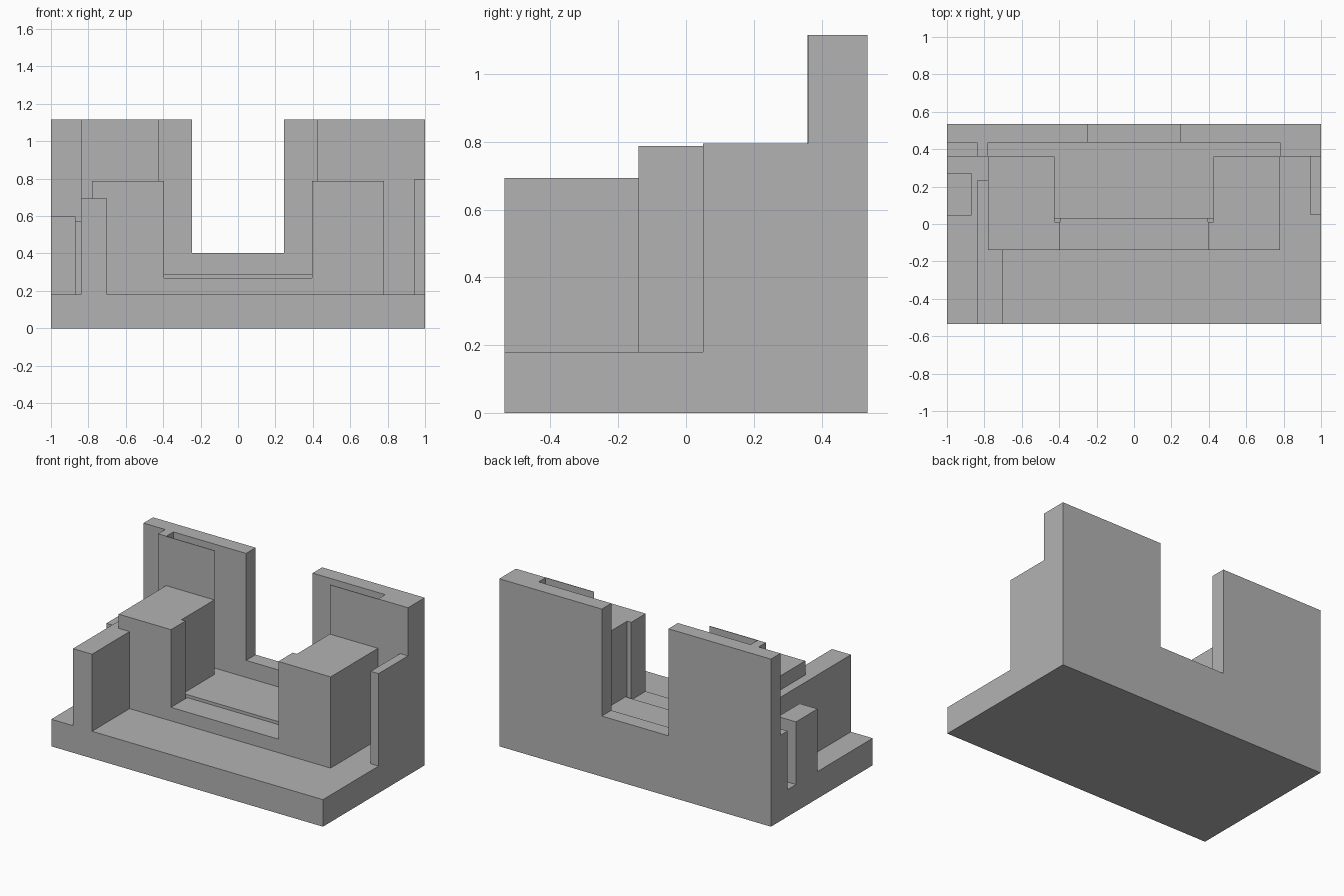
import bpy

cube = bpy.data.objects.get("Cube")
if cube:
    bpy.data.objects.remove(cube, do_unlink=True)

grey = bpy.data.materials.new("plain_grey")
grey.use_nodes = True
colour = (0.45, 0.45, 0.45, 1)
grey.diffuse_color = colour
grey.node_tree.nodes["Principled BSDF"].inputs["Base Color"].default_value = colour


def prism(name, outline, z0, z1):
    """Upright solid from a plan outline given anticlockwise."""
    n = len(outline)
    verts = [(x, y, z) for z in (z0, z1) for x, y in outline]
    faces = [tuple(reversed(range(n))), tuple(range(n, 2 * n))]
    faces += [(i, (i + 1) % n, (i + 1) % n + n, i + n) for i in range(n)]
    mesh = bpy.data.meshes.new(name)
    mesh.from_pydata(verts, [], faces)
    mesh.materials.append(grey)
    obj = bpy.data.objects.new(name, mesh)
    bpy.context.collection.objects.link(obj)
    return obj


def box(name, x, y, z):
    return prism(name, [(x[0], y[0]), (x[1], y[0]), (x[1], y[1]), (x[0], y[1])], *z)


BASE, TOP, BLOCK, FLOOR = 0.18, 1.115, 0.787, 0.29
FRONT, BACK = -0.535, 0.535
PANEL, WALL = 0.36, 0.435      # front faces of the panels and the back wall
INNER, ROOM = 0.425, 0.78      # inner and outer sides of the blocks

# Base plate and recessed floor with a low front step
box("base", (-1, 1), (FRONT, BACK), (0, BASE))
box("front_step", (-0.395, 0.395), (-0.14, 0.03), (BASE, 0.27))
prism("floor", [(-0.395, 0.03), (0.395, 0.03), (INNER, 0.03), (INNER, PANEL),
                (ROOM, PANEL), (ROOM, WALL), (-ROOM, WALL), (-ROOM, PANEL),
                (-INNER, PANEL), (-INNER, 0.03)], BASE, FLOOR)

# Back wall with a central opening
box("back_sill", (-0.245, 0.245), (WALL, BACK), (BASE, 0.403))

# Mirrored wings, notched blocks and thin panels
for side, s in (("right", -1), ("left", 1)):
    box(side + "_back_wall", sorted((s * 0.245, s)), (WALL, BACK), (BASE, TOP))
    plan = [(0.395, -0.14), (ROOM, -0.14), (ROOM, PANEL), (INNER, PANEL),
            (INNER, 0.012), (0.395, 0.012)]
    plan = [(s * x, y) for x, y in plan]
    prism(side + "_block", plan if s > 0 else plan[::-1], BASE, BLOCK)
    box(side + "_panel", sorted((s * INNER, s * ROOM)), (PANEL - 0.002, PANEL + 0.002),
        (FLOOR, TOP))

# Left side: solid pier and thin side wall
box("left_pier", (ROOM, 1), (PANEL, WALL), (BASE, TOP))
box("left_side_wall", (0.942, 1), (0.05, PANEL), (BASE, 0.795))

# Right side: narrow pier, ledge, post and long front wall
box("right_pier", (-0.84, -ROOM), (PANEL, WALL), (BASE, TOP))
box("right_ledge", (-1, -0.84), (PANEL, WALL), (BASE, 0.57))
box("right_post", (-1, -0.868), (0.045, 0.272), (BASE, 0.597))
prism("right_front_wall", [(-0.84, FRONT), (-0.7, FRONT), (-0.7, -0.14), (-ROOM, -0.14),
                           (-ROOM, 0.232), (-0.84, 0.232)], BASE, 0.693)
